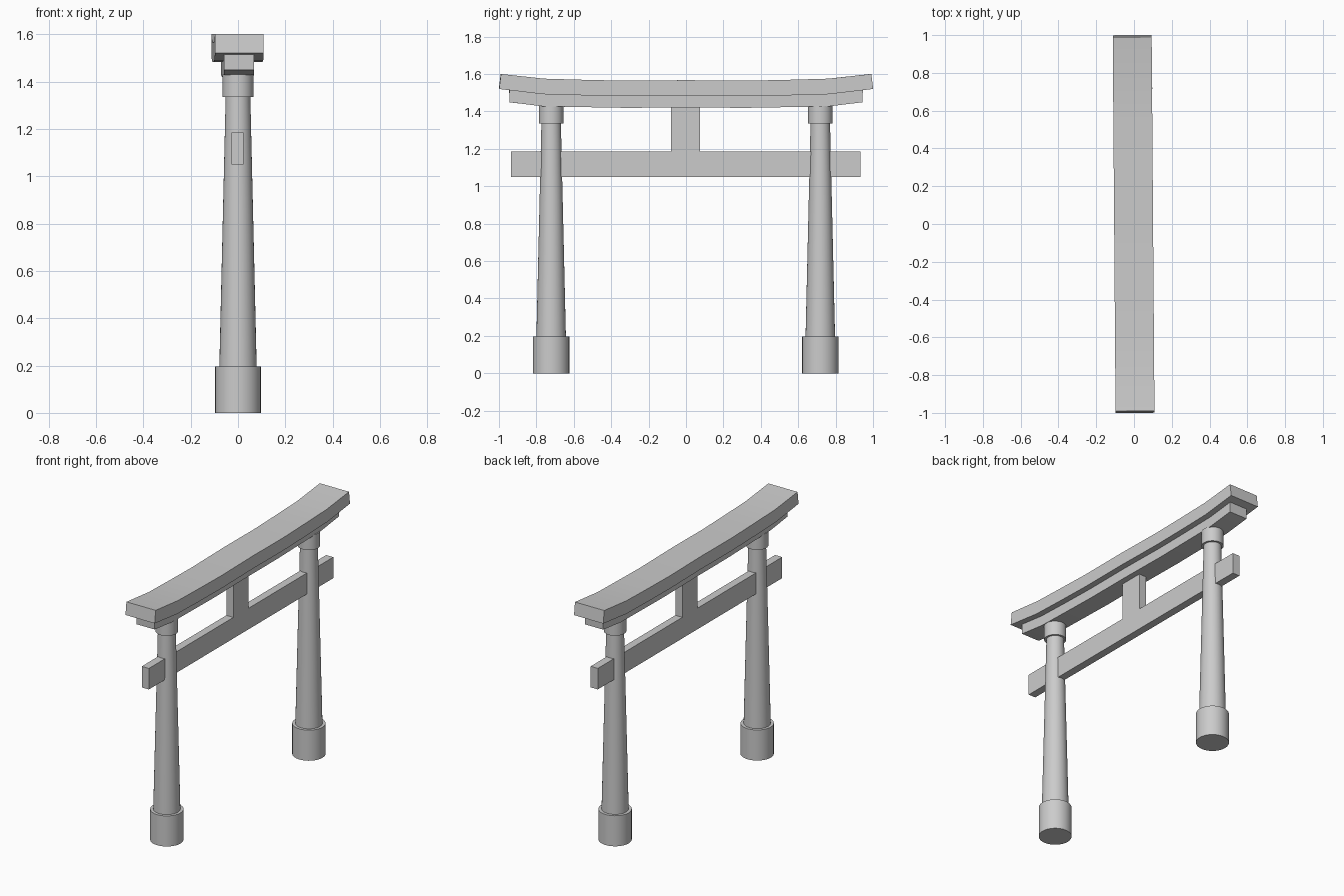
import bpy, bmesh, math

if "Cube" in bpy.data.objects:
    bpy.data.objects.remove(bpy.data.objects["Cube"])


def box(name, size, loc):
    bpy.ops.mesh.primitive_cube_add(size=1, location=loc)
    o = bpy.context.object
    o.name = name
    o.scale = size
    bpy.ops.object.transform_apply(location=False, rotation=False, scale=True)
    return o


def tapered(name, r1, r2, z1, z2, y):
    bpy.ops.mesh.primitive_cone_add(vertices=32, radius1=r1, radius2=r2, depth=z2 - z1,
                                    location=(0, y, (z1 + z2) / 2))
    bpy.context.object.name = name
    bpy.ops.object.shade_smooth_by_angle(angle=math.radians(30))


def curved_beam(name, half_width, half_profile):
    """half_profile rows: (y_top, z_top, y_bottom, z_bottom) from centre to end."""
    rows = [(-a, b, -c, d) for a, b, c, d in reversed(half_profile[1:])] + half_profile
    bm = bmesh.new()
    rings = []
    for yt, zt, yb, zb in rows:
        rings.append([bm.verts.new(p) for p in (
            (-half_width, yb, zb), (half_width, yb, zb),
            (half_width, yt, zt), (-half_width, yt, zt))])
    for a, b in zip(rings, rings[1:]):
        for i in range(4):
            j = (i + 1) % 4
            bm.faces.new((a[i], a[j], b[j], b[i]))
    bm.faces.new(rings[0])
    bm.faces.new(rings[-1])
    bmesh.ops.recalc_face_normals(bm, faces=bm.faces)
    me = bpy.data.meshes.new(name)
    bm.to_mesh(me)
    bm.free()
    o = bpy.data.objects.new(name, me)
    bpy.context.collection.objects.link(o)
    # the roof sits very slightly turned about the vertical
    o.location.x = -0.002
    o.rotation_euler.z = 0.0075
    bpy.ops.object.select_all(action='DESELECT')
    o.select_set(True)
    bpy.context.view_layer.objects.active = o
    bpy.ops.object.shade_smooth_by_angle(angle=math.radians(30))


# Pillars with base sleeves and collars
for side, y in (("left", -0.721), ("right", 0.718)):
    tapered(side + "_base", 0.097, 0.097, 0.0, 0.196, y)
    tapered(side + "_pillar", 0.079, 0.052, 0.19, 1.34, y)
    tapered(side + "_collar", 0.065, 0.065, 1.335, 1.43, y)

# Tie beam and central strut
box("tie_beam", (0.05, 1.868, 0.135), (-0.002, -0.002, 1.117))
box("centre_strut", (0.05, 0.156, 0.26), (-0.002, -0.002, 1.305))

# Curved lintels
curved_beam("lower_lintel", 0.0635, [
    (0, 1.486, 0, 1.421), (0.32, 1.486, 0.32, 1.419), (0.55, 1.486, 0.55, 1.423),
    (0.76, 1.492, 0.765, 1.427), (0.945, 1.514, 0.943, 1.449)])
curved_beam("upper_lintel", 0.103, [
    (0, 1.567, 0, 1.485), (0.32, 1.564, 0.32, 1.482), (0.55, 1.569, 0.55, 1.486),
    (0.76, 1.575, 0.765, 1.492), (0.99, 1.60, 1.0, 1.52)])
